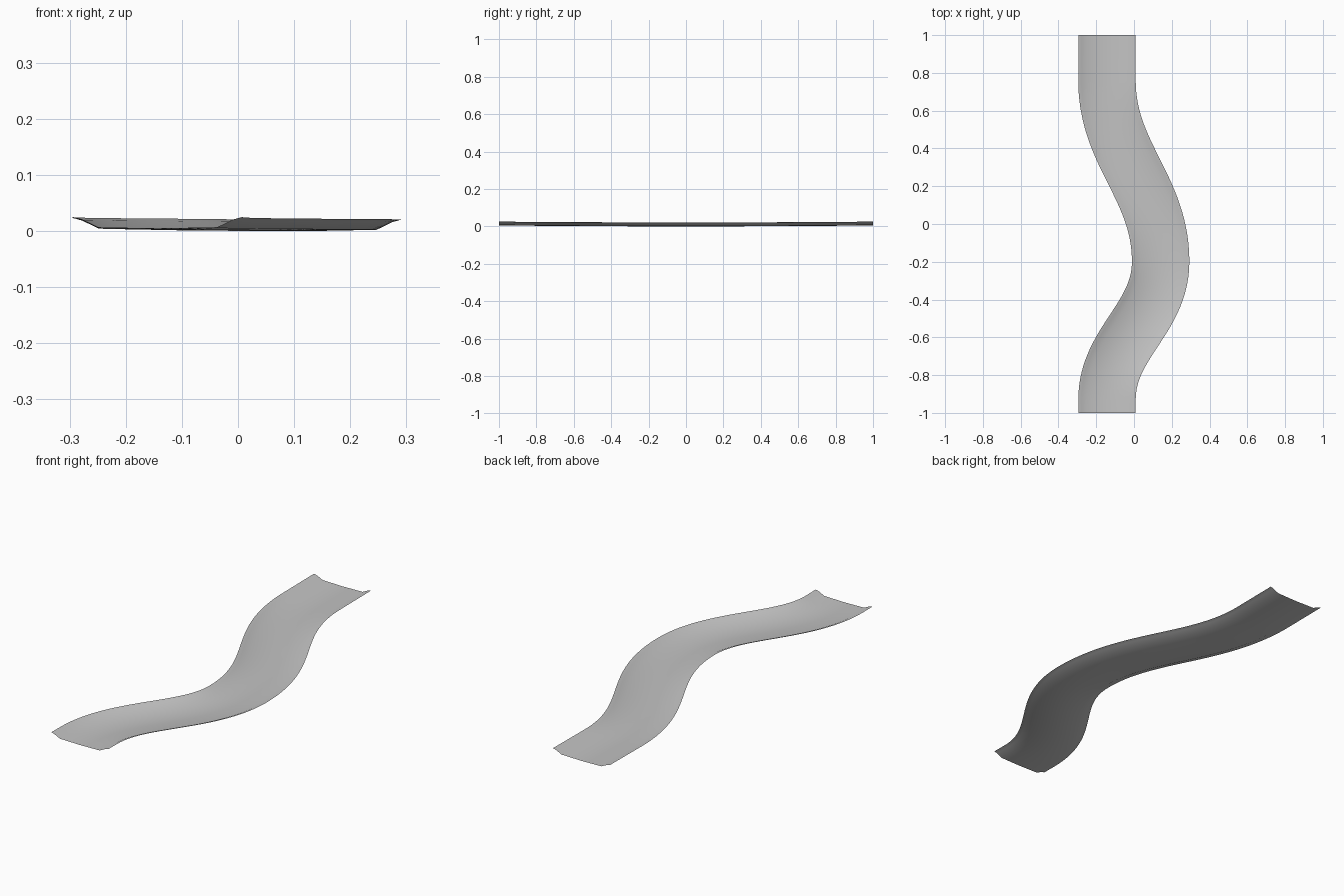
import bpy
import bmesh
from mathutils import Vector
from mathutils.geometry import interpolate_bezier

cube = bpy.data.objects.get("Cube")
if cube:
    bpy.data.objects.remove(cube, do_unlink=True)

# Centre line: straight ends joined by two S-shaped bends
SIDE, PEAK = -0.143, 0.141
BEND_START, BEND_PEAK, BEND_END = -0.93, -0.2, 0.76


def s_bend(x0, y0, x1, y1, steps):
    reach = Vector((0, (y1 - y0) * 0.41, 0))
    a, b = Vector((x0, y0, 0)), Vector((x1, y1, 0))
    return interpolate_bezier(a, a + reach, b - reach, b, steps)


path = [Vector((SIDE, -1, 0))]
path += s_bend(SIDE, BEND_START, PEAK, BEND_PEAK, 32)
path += s_bend(PEAK, BEND_PEAK, SIDE, BEND_END, 40)[1:]
path += [Vector((SIDE, y, 0)) for y in (0.88, 1)]

# Half cross-section (offset, height): shallow floor, sloped side, flatter lip
half = [(0, 0), (0.106, 0.002), (0.135, 0.016), (0.152, 0.0205)]
section = [(-o, h) for o, h in reversed(half[1:])] + half

# Sweep the section along the path, with a slight sag along the length
bm = bmesh.new()
rows = []
for i, p in enumerate(path):
    if i in (0, len(path) - 1):
        tangent = Vector((0, 1, 0))
    else:
        tangent = (path[i + 1] - path[i - 1]).normalized()
    across = Vector((tangent.y, -tangent.x, 0))
    sag = 0.0048 * p.y ** 2
    rows.append([bm.verts.new(p + across * o + Vector((0, 0, h + sag)))
                 for o, h in section])
for r0, r1 in zip(rows, rows[1:]):
    for k in range(len(section) - 1):
        bm.faces.new((r0[k], r0[k + 1], r1[k + 1], r1[k]))

mesh = bpy.data.meshes.new("winding_channel")
bm.to_mesh(mesh)
bm.free()
channel = bpy.data.objects.new("winding_channel", mesh)
bpy.context.collection.objects.link(channel)

# Single grey material
grey = bpy.data.materials.new("plain_grey")
grey.use_nodes = True
colour = (0.55, 0.55, 0.55, 1)
grey.diffuse_color = colour
grey.node_tree.nodes["Principled BSDF"].inputs["Base Color"].default_value = colour
mesh.materials.append(grey)

# Smooth shading
bpy.ops.object.select_all(action="DESELECT")
channel.select_set(True)
bpy.context.view_layer.objects.active = channel
bpy.ops.object.shade_smooth_by_angle()
